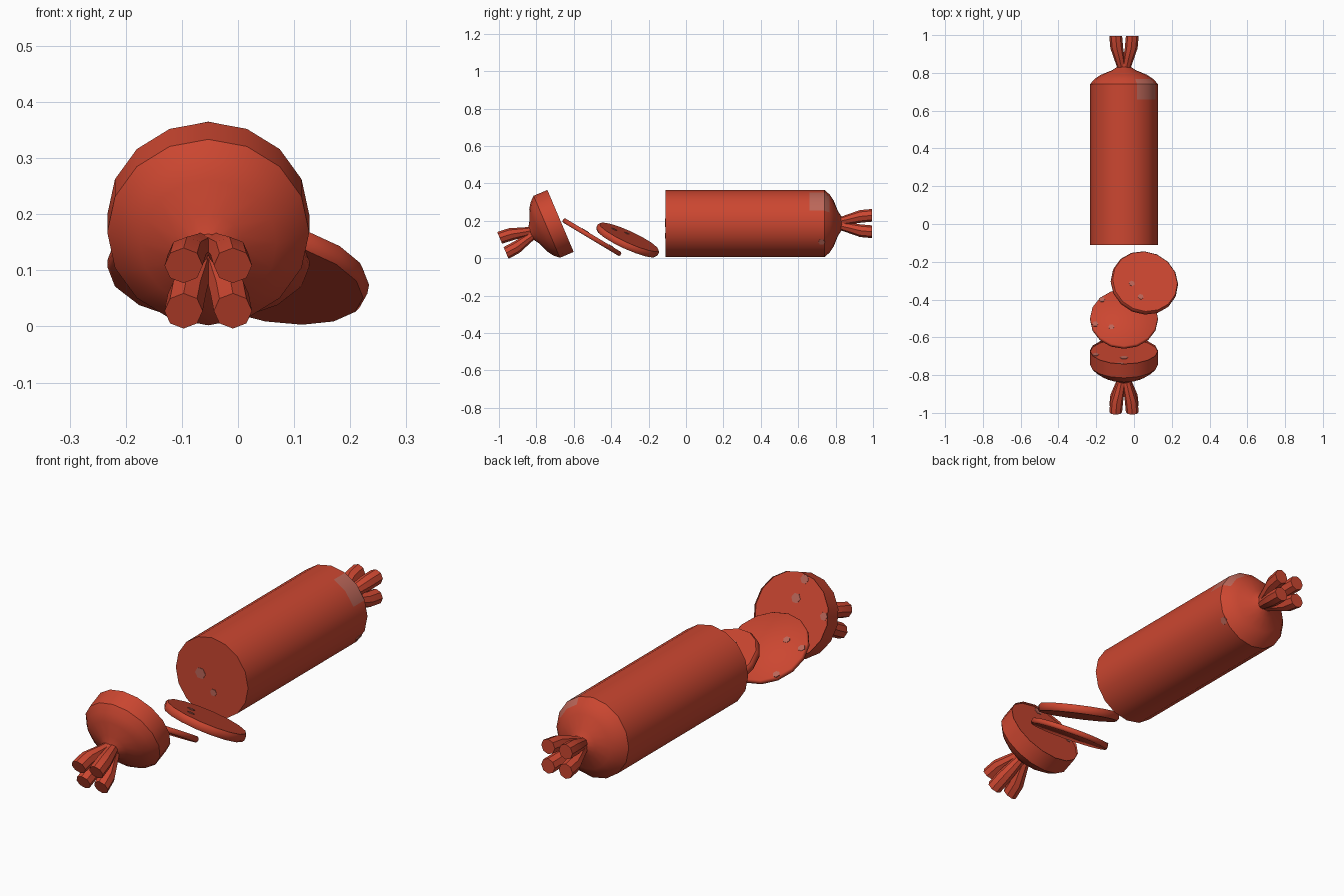
import bpy, bmesh, math
from mathutils import Vector, Matrix

if "Cube" in bpy.data.objects:
    bpy.data.objects.remove(bpy.data.objects["Cube"])

R, SEG, CX = 0.18, 16, -0.053


def material(name, rgb):
    m = bpy.data.materials.new(name)
    m.diffuse_color = (*rgb, 1)
    m.use_nodes = True
    m.node_tree.nodes["Principled BSDF"].inputs["Base Color"].default_value = m.diffuse_color
    return m


RED = material("sausage red", (0.60, 0.062, 0.030))
PALE = material("pale fat", (0.50, 0.135, 0.10))


def ring(bm, r, z, n, ox=0, oy=0):
    return [bm.verts.new((ox + r * math.cos(2 * math.pi * i / n),
                          oy + r * math.sin(2 * math.pi * i / n), z)) for i in range(n)]


def loft(bm, profile, n):
    """Closed skin through (radius, height, offset x, offset y) rings."""
    rings = [ring(bm, p[0], p[1], n, *p[2:]) for p in profile]
    for a, b in zip(rings, rings[1:]):
        for i in range(n):
            j = (i + 1) % n
            bm.faces.new((a[i], a[j], b[j], b[i]))
    bm.faces.new(rings[0][::-1])
    bm.faces.new(rings[-1])


def finish(bm, name, matrix, mats, angle=40):
    bmesh.ops.recalc_face_normals(bm, faces=bm.faces)
    me = bpy.data.meshes.new(name)
    bm.to_mesh(me)
    bm.free()
    ob = bpy.data.objects.new(name, me)
    bpy.context.collection.objects.link(ob)
    ob.matrix_world = matrix
    for m in mats:
        me.materials.append(m)
    bpy.ops.object.select_all(action='DESELECT')
    ob.select_set(True)
    bpy.context.view_layer.objects.active = ob
    bpy.ops.object.shade_smooth_by_angle(angle=math.radians(angle))
    return ob


def sausage_end(name, length, loc, tilt, patch=False):
    """Cut cylinder with a rounded shoulder, pinched neck and four-lobed tail."""
    L = length
    bm = bmesh.new()
    loft(bm, [(R, 0), (R, L - 0.08), (R, L), (0.155, L + 0.028), (0.122, L + 0.05),
              (0.065, L + 0.073), (0.036, L + 0.092), (0.036, L + 0.115)], SEG)
    if patch:
        # pale area on the upper right of the shoulder
        for f in bm.faces:
            c = f.calc_center_median()
            a = math.degrees(math.atan2(c.x, -c.y))
            if 22 < a < 67 and L - 0.06 < c.z < L + 0.03:
                f.material_index = 1
            elif 22 < a < 67 and f.calc_area() < 0.01 and L - 0.08 < c.z < L:
                f.material_index = 1
    for sx in (-1, 1):
        for sy in (-1, 1):
            loft(bm, [(0.022, L + 0.085, sx * 0.013, sy * 0.013),
                      (0.028, L + 0.13, sx * 0.023, sy * 0.023),
                      (0.034, L + 0.19, sx * 0.038, sy * 0.038),
                      (0.034, L + 0.255, sx * 0.044, sy * 0.044)], 8)
    M = Matrix.Translation(loc) @ Matrix.Rotation(math.radians(tilt), 4, 'X')
    return finish(bm, name, M, [RED, PALE])


def place(center, normal):
    return Matrix.Translation(center) @ Vector(normal).to_track_quat('Z', 'Y').to_matrix().to_4x4()


def slice_disc(name, center, normal, t):
    bm = bmesh.new()
    loft(bm, [(R - 0.006, -t / 2), (R, -t / 4), (R, t / 4), (R - 0.006, t / 2)], SEG)
    finish(bm, name, place(center, normal), [RED], 50)


def spot(center, normal, r=0.016):
    bm = bmesh.new()
    loft(bm, [(r, -0.002), (r, 0.002)], 6)
    finish(bm, "fat_spot", place(center, normal), [PALE], 30)


# long piece at the back and short end at the front
sausage_end("sausage_body", 0.85, (CX, -0.11, 0.185), -90, True)
sausage_end("sausage_tip", 0.07, (CX, -0.68, 0.195), 113)

# two cut slices
slices = [
    ("lower_slice", Vector((CX, -0.503, 0.112)), Vector((0, 0.515, 0.857)), 0.025,
     [(-0.205, -0.53), (-0.12, -0.545), (-0.17, -0.40)]),
    ("upper_slice", Vector((0.055, -0.312, 0.097)), Vector((0.18, 0.41, 0.894)).normalized(), 0.036,
     [(-0.012, -0.315), (0.035, -0.385)]),
]
for name, c, n, t, pts in slices:
    slice_disc(name, c, n, t)
    top = c + n * t / 2
    for x, y in pts:   # fat spots on the upper face
        z = top.z - (n.x * (x - top.x) + n.y * (y - top.y)) / n.z
        spot((x, y, z), n)

# fat spots on the cut face of the body
spot((-0.11, -0.11, 0.19), (0, -1, 0), 0.026)
spot((-0.045, -0.11, 0.12), (0, -1, 0), 0.016)

# fat spots on the cut face of the tip
face_n = Vector((0, math.sin(math.radians(67)), math.cos(math.radians(67))))
face_up = Vector((0, -face_n.z, face_n.y))
for u, v, r in [(0.0, 0.07, 0.022), (-0.02, 0.155, 0.02), (-0.15, 0.03, 0.018)]:
    spot(Vector((CX + u, -0.68, 0.195)) + face_up * v, face_n, r)

# spot low on the body's shoulder
a = math.radians(-33.75)
d = Vector((math.cos(a), 0, math.sin(a)))
spot(Vector((CX, 0.725, 0.185)) + d * R * math.cos(math.pi / SEG), d, 0.018)
